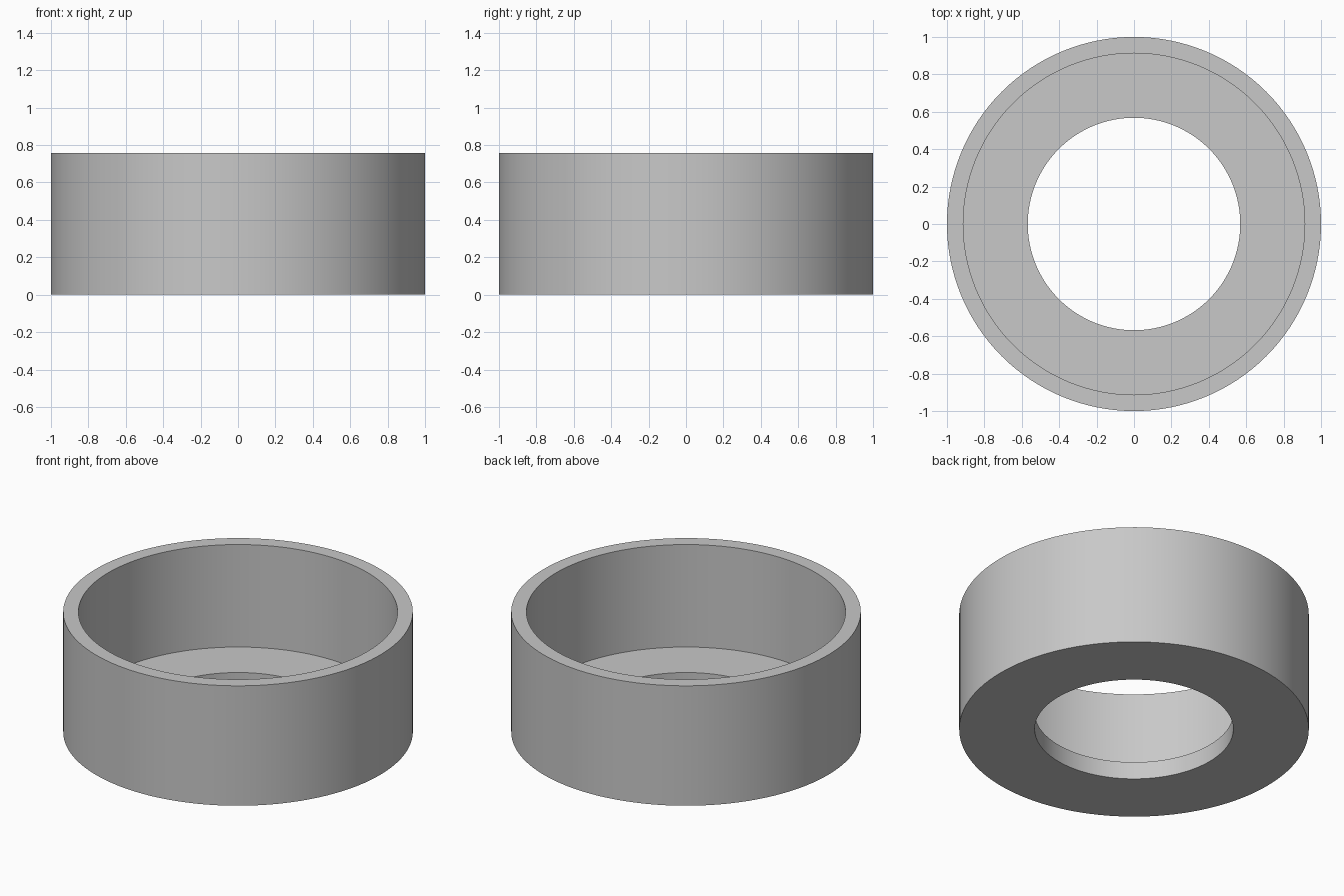
import bpy
import bmesh
from math import cos, sin, tau, radians

if "Cube" in bpy.data.objects:
    bpy.data.objects.remove(bpy.data.objects["Cube"], do_unlink=True)

SEGMENTS = 128
OUTER, INNER, HOLE = 1.0, 0.913, 0.568
HEIGHT, FLOOR = 0.757, 0.11

# Plain grey
grey = bpy.data.materials.new("light_grey")
grey.use_nodes = True
colour = (0.58, 0.58, 0.58, 1)
grey.diffuse_color = colour
grey.node_tree.nodes["Principled BSDF"].inputs["Base Color"].default_value = colour


def lathe(name, profile, material):
    """Turn a closed (radius, height) profile about the z axis."""
    bm = bmesh.new()
    rings = [[bm.verts.new((r * cos(tau * i / SEGMENTS), r * sin(tau * i / SEGMENTS), z))
              for i in range(SEGMENTS)] for r, z in profile]
    for a, b in zip(rings, rings[1:] + rings[:1]):
        for i in range(SEGMENTS):
            j = (i + 1) % SEGMENTS
            bm.faces.new((a[i], a[j], b[j], b[i]))
    bmesh.ops.recalc_face_normals(bm, faces=bm.faces[:])
    mesh = bpy.data.meshes.new(name)
    bm.to_mesh(mesh)
    bm.free()
    mesh.materials.append(material)
    obj = bpy.data.objects.new(name, mesh)
    bpy.context.collection.objects.link(obj)
    return obj


# Round cup: outer wall, rim, inner wall, floor with a central hole
cup = lathe("ring_cup", [(HOLE, 0), (OUTER, 0), (OUTER, HEIGHT),
                         (INNER, HEIGHT), (INNER, FLOOR), (HOLE, FLOOR)], grey)

bpy.ops.object.select_all(action="DESELECT")
cup.select_set(True)
bpy.context.view_layer.objects.active = cup
bpy.ops.object.shade_smooth_by_angle(angle=radians(30))
